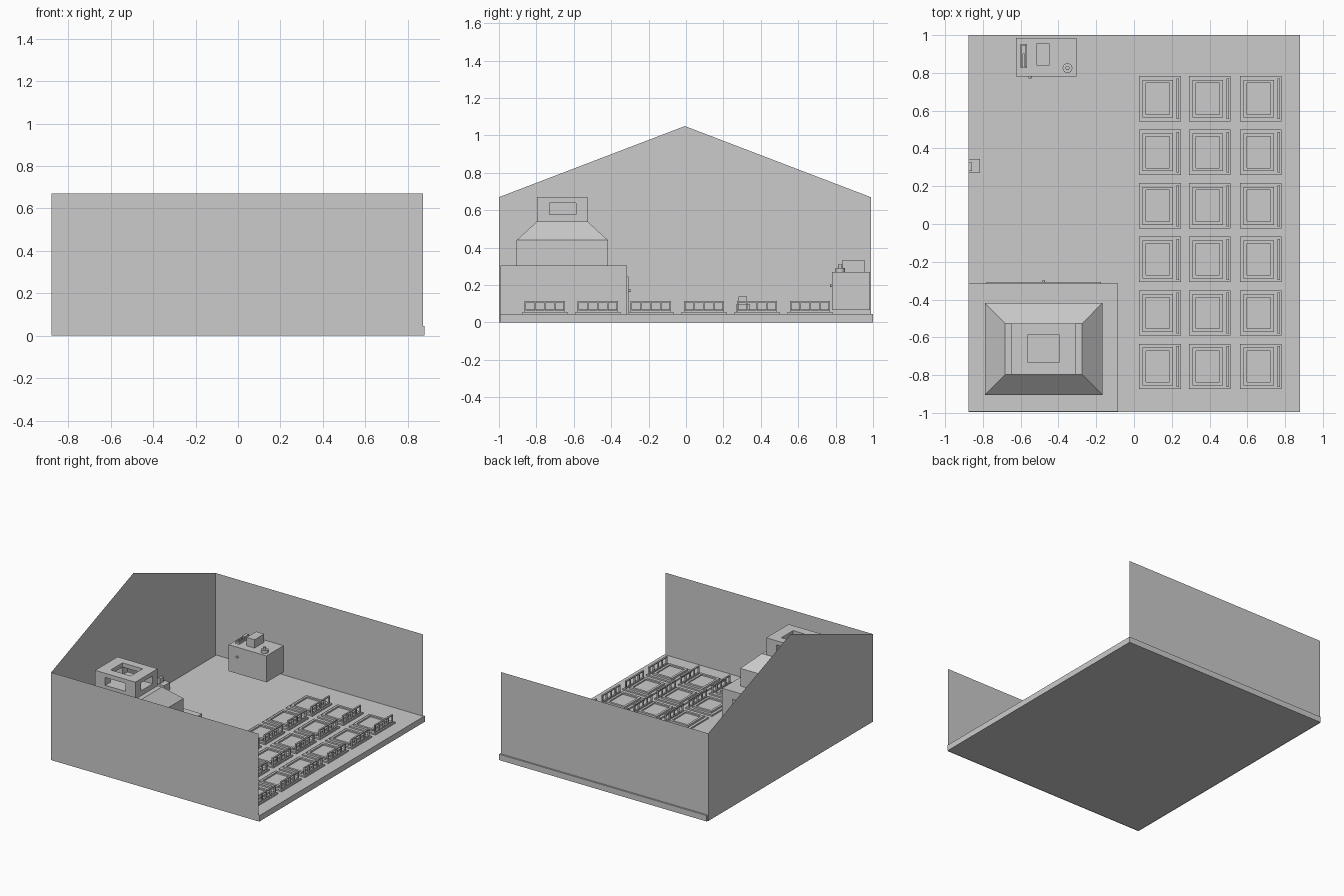
import bpy, bmesh, math
from mathutils import Vector

if "Cube" in bpy.data.objects:
    bpy.data.objects.remove(bpy.data.objects["Cube"])

grey = bpy.data.materials.new("plain_grey")
grey.diffuse_color = (0.6, 0.6, 0.6, 1)
grey.use_nodes = True
grey.node_tree.nodes["Principled BSDF"].inputs["Base Color"].default_value = grey.diffuse_color


def finish(name, bm):
    mesh = bpy.data.meshes.new(name)
    bm.to_mesh(mesh)
    bm.free()
    mesh.materials.append(grey)
    obj = bpy.data.objects.new(name, mesh)
    bpy.context.collection.objects.link(obj)
    return obj


def add_box(bm, x0, x1, y0, y1, z0, z1, inset=None):
    """Box from its limits; inset = (dx, dy) narrows the top."""
    dx, dy = inset or (0, 0)
    low = [bm.verts.new(p) for p in
           ((x0, y0, z0), (x1, y0, z0), (x1, y1, z0), (x0, y1, z0))]
    top = [bm.verts.new(p) for p in
           ((x0 + dx, y0 + dy, z1), (x1 - dx, y0 + dy, z1),
            (x1 - dx, y1 - dy, z1), (x0 + dx, y1 - dy, z1))]
    bm.faces.new(low[::-1])
    bm.faces.new(top)
    for i in range(4):
        j = (i + 1) % 4
        bm.faces.new((low[i], low[j], top[j], top[i]))


def boxes(name, *limits):
    bm = bmesh.new()
    for lim in limits:
        add_box(bm, *lim)
    return finish(name, bm)


def sheet(name, points):
    bm = bmesh.new()
    bm.faces.new([bm.verts.new(p) for p in points])
    return finish(name, bm)


def cylinder(name, centre, radius, depth, axis="Z", sides=16):
    bm = bmesh.new()
    bmesh.ops.create_cone(bm, cap_ends=True, segments=sides,
                          radius1=radius, radius2=radius, depth=depth)
    if axis == "Y":
        bmesh.ops.rotate(bm, verts=bm.verts,
                         matrix=Vector((0, 0, 1)).rotation_difference(Vector((0, 1, 0))).to_matrix())
    bmesh.ops.translate(bm, verts=bm.verts, vec=centre)
    return finish(name, bm)


# Room: floor slab and three thin walls
FLOOR = 0.045
boxes("floor", (-0.875, 0.88, -0.995, 1.0, 0, FLOOR))
sheet("front_wall", ((-0.88, -1, 0), (0.872, -1, 0), (0.872, -1, 0.67), (-0.88, -1, 0.67)))
sheet("back_wall", ((0.872, 0.988, 0), (-0.88, 0.988, 0), (-0.88, 0.988, 0.67), (0.872, 0.988, 0.67)))
sheet("gable_wall", ((-0.88, 0.988, 0), (-0.88, -1, 0), (-0.88, -1, 0.67),
                     (-0.88, -0.006, 1.05), (-0.88, 0.988, 0.67)))

# Furnace: base, body, tapered hood
boxes("furnace_base", (-0.877, -0.085, -0.993, -0.315, FLOOR, 0.305))
boxes("furnace_body", (-0.79, -0.167, -0.905, -0.418, 0.305, 0.44))
boxes("furnace_hood", (-0.79, -0.167, -0.905, -0.418, 0.44, 0.54, (0.107, 0.108)))
boxes("furnace_door", (-0.78, -0.175, -0.315, -0.307, FLOOR, 0.245))
cylinder("door_knob", (-0.48, -0.303, 0.17), 0.008, 0.01, "Y", 12)

# Chimney cap with an opening in the top and in each side
cap = boxes("chimney_cap", (-0.65, -0.31, -0.797, -0.527, 0.54, 0.67))
cutters = (
    ("cutter_top", (-0.565, -0.395, -0.73, -0.588, 0.578, 0.75)),
    ("cutter_x", (-0.75, -0.2, -0.73, -0.588, 0.578, 0.638)),
    ("cutter_y", (-0.565, -0.395, -0.9, -0.42, 0.578, 0.638)),
)
for name, lim in cutters:
    cutter = boxes(name, lim)
    cutter.hide_render = True
    cutter.hide_viewport = True
    mod = cap.modifiers.new(name, "BOOLEAN")
    mod.operation = "DIFFERENCE"
    mod.solver = "EXACT"
    mod.object = cutter

# Cabinet on the back wall with its fittings
boxes("cabinet", (-0.625, -0.305, 0.78, 0.985, 0.068, 0.27))
boxes("cabinet_top_box", (-0.515, -0.447, 0.838, 0.955, 0.27, 0.333))
boxes("clamp", (-0.6, -0.567, 0.825, 0.953, 0.27, 0.285),
      (-0.595, -0.572, 0.9, 0.948, 0.285, 0.3),
      (-0.595, -0.587, 0.83, 0.9, 0.285, 0.293),
      (-0.58, -0.572, 0.83, 0.9, 0.285, 0.293))
cylinder("dial_base", (-0.352, 0.825, 0.281), 0.026, 0.022)
cylinder("dial_cap", (-0.352, 0.825, 0.3), 0.011, 0.02)
cylinder("cabinet_knob", (-0.551, 0.776, 0.197), 0.008, 0.012, "Y", 12)

# Small seat against the gable wall
boxes("wall_seat", (-0.877, -0.815, 0.27, 0.343, FLOOR, 0.1),
      (-0.875, -0.857, 0.28, 0.325, 0.1, 0.138))

# Trays: plate, raised rim, pad and a barred rail on the right side
def tray(name, x, y):
    bm = bmesh.new()

    def part(x0, x1, y0, y1, z0, z1):
        add_box(bm, x + x0, x + x1, y + y0, y + y1, z0, z1)

    part(0, 0.222, 0, 0.24, FLOOR, 0.056)
    part(0.04, 0.163, 0.04, 0.2, 0.056, 0.061)
    for y0 in (0.02, 0.203):
        part(0.02, 0.18, y0, y0 + 0.017, 0.056, 0.07)
    for x0 in (0.02, 0.163):
        part(x0, x0 + 0.017, 0.037, 0.203, 0.056, 0.07)
    for z0 in (0.056, 0.106):
        part(0.2, 0.212, 0.012, 0.228, z0, z0 + 0.008)
    for i in range(5):
        y0 = 0.012 + i * 0.052
        part(0.2, 0.212, y0, y0 + 0.008, 0.064, 0.106)
    finish(name, bm)


for col, x in enumerate((0.026, 0.29, 0.56)):
    for row in range(6):
        tray(f"tray_{row + 1}_{col + 1}", x, 0.543 - row * 0.2835)
